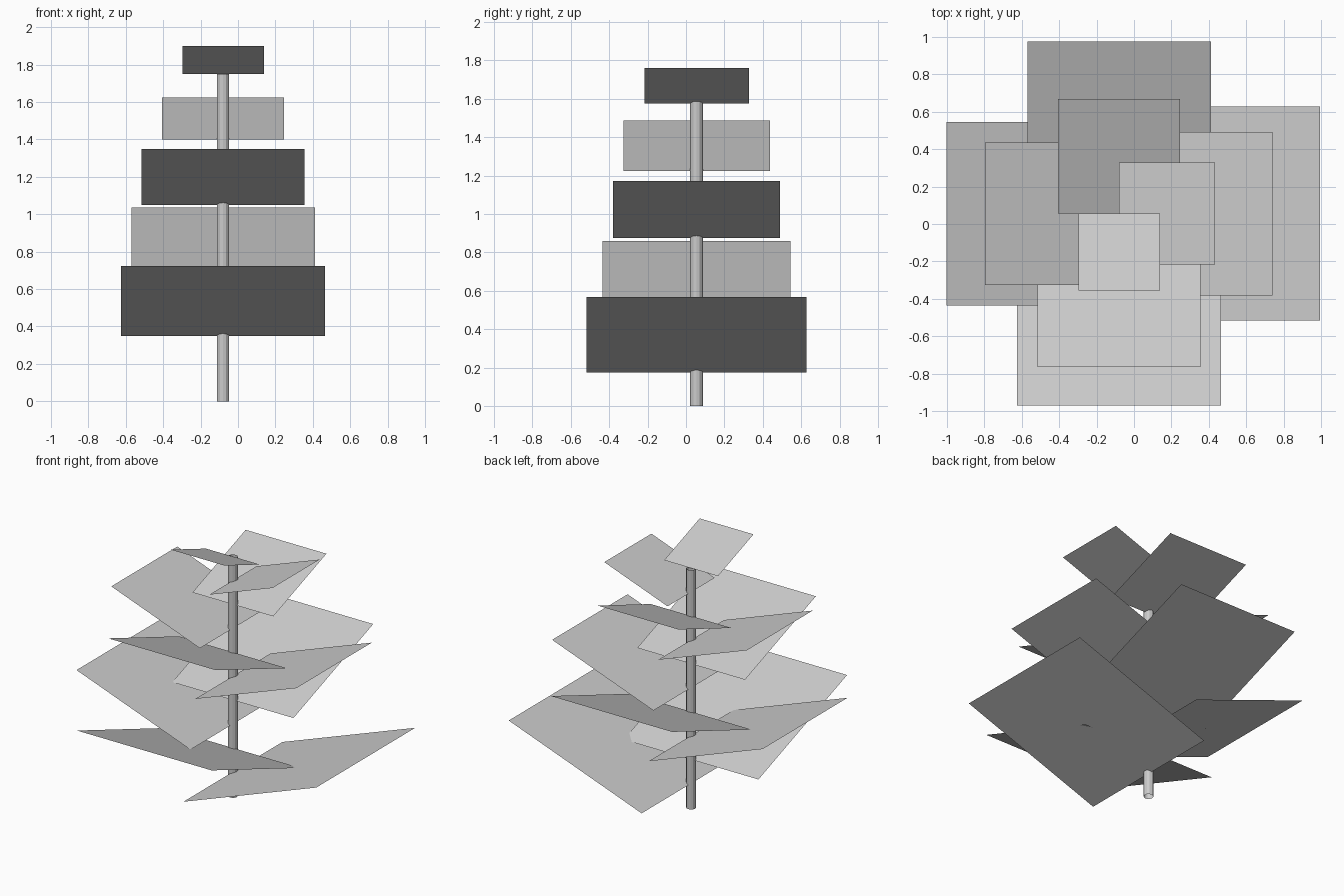
import bpy
from math import radians, pi
from mathutils import Matrix

if "Cube" in bpy.data.objects:
    bpy.data.objects.remove(bpy.data.objects["Cube"])

AX, AY = -0.08, 0.055      # trunk axis
STEP, TILT, UNIT = 0.175, radians(20), 0.109

# Trunk: thin open tube
bpy.ops.mesh.primitive_cylinder_add(vertices=12, radius=0.033, depth=1.75,
                                    end_fill_type='NOTHING',
                                    location=(AX, AY, 0.875))
bpy.context.object.name = "trunk"

# Square leaves: hinged on the trunk axis, tilted up, winding clockwise upward
sizes = [10.5, 10, 9, 9, 8, 8, 7, 6, 5, 4]
for i, n in enumerate(sizes):
    s = n * UNIT
    mesh = bpy.data.meshes.new(f"leaf_{i + 1}")
    mesh.from_pydata([(0, -s / 2, 0), (s, -s / 2, 0), (s, s / 2, 0), (0, s / 2, 0)],
                     [], [(0, 1, 2, 3)])
    leaf = bpy.data.objects.new(f"leaf_{i + 1}", mesh)
    leaf.matrix_world = (Matrix.Translation((AX, AY, STEP * (i + 1)))
                         @ Matrix.Rotation(-i * pi / 2, 4, 'Z')
                         @ Matrix.Rotation(-TILT, 4, 'Y'))
    bpy.context.collection.objects.link(leaf)
